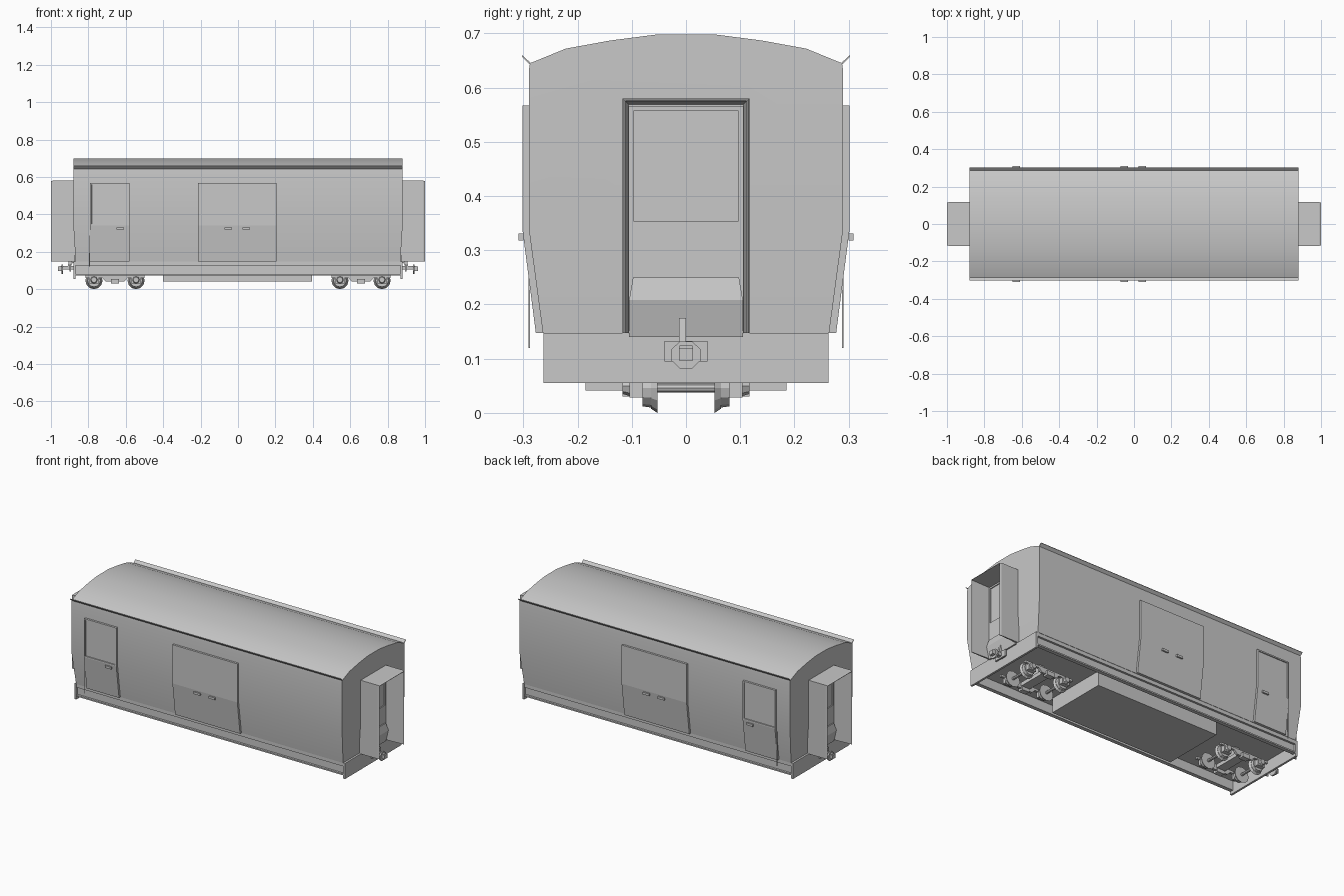
import bpy, bmesh, math
from mathutils import Matrix

if "Cube" in bpy.data.objects:
    bpy.data.objects.remove(bpy.data.objects["Cube"])

grey = bpy.data.materials.new("plain grey")
grey.diffuse_color = (0.58, 0.58, 0.58, 1)
grey.use_nodes = True
grey.node_tree.nodes["Principled BSDF"].inputs["Base Color"].default_value = grey.diffuse_color


def finish(name, bm, mx=False, my=False, smooth=False):
    bmesh.ops.recalc_face_normals(bm, faces=bm.faces)
    me = bpy.data.meshes.new(name)
    bm.to_mesh(me)
    bm.free()
    me.materials.append(grey)
    ob = bpy.data.objects.new(name, me)
    bpy.context.collection.objects.link(ob)
    if mx or my:
        m = ob.modifiers.new("Mirror", 'MIRROR')
        m.use_axis = (mx, my, False)
        m.use_mirror_merge = False
    if smooth:
        bpy.context.view_layer.objects.active = ob
        ob.select_set(True)
        bpy.ops.object.shade_smooth_by_angle(angle=math.radians(30))
        ob.select_set(False)
    return ob


def prism(pts, axis, a, b, bm=None):
    """Extrude a 2D outline along x (points y,z) or y (points x,z)."""
    bm = bm or bmesh.new()
    put = (lambda p, t: (t, p[0], p[1])) if axis == 'x' else (lambda p, t: (p[0], t, p[1]))
    r0, r1 = ([bm.verts.new(put(p, t)) for p in pts] for t in (a, b))
    n = len(pts)
    bm.faces.new(r0)
    bm.faces.new(r1)
    for i in range(n):
        bm.faces.new((r0[i], r0[(i + 1) % n], r1[(i + 1) % n], r1[i]))
    return bm


def box(x, y, z, bm=None):
    return prism([(y[0], z[0]), (y[1], z[0]), (y[1], z[1]), (y[0], z[1])], 'x', x[0], x[1], bm)


def drum(bm, x, z, y0, y1, r0, r1, n):
    mat = Matrix.Translation((x, (y0 + y1) / 2, z)) @ Matrix.Rotation(-math.pi / 2, 4, 'X')
    bmesh.ops.create_cone(bm, cap_ends=True, segments=n, radius1=r0, radius2=r1,
                          depth=y1 - y0, matrix=mat)


# Body shell: ends lean inward below the waist
half = [(0.264, 0.147), (0.29, 0.34), (0.29, 0.63), (0.288, 0.645), (0.222, 0.672), (0.145, 0.685), (0.055, 0.698)]
half[5] = (0.14, 0.687)
prof = half + [(-y, z) for y, z in reversed(half)]
bm = bmesh.new()
rings = [[bm.verts.new((s * (0.88 if z > 0.2 else 0.868), y, z)) for y, z in prof] for s in (-1, 1)]
n = len(prof)
for i in range(n):
    j = (i + 1) % n
    bm.faces.new((rings[0][i], rings[0][j], rings[1][j], rings[1][i]))
for r in rings:
    bm.faces.new(r[1:-1])
    bm.faces.new((r[0], r[1], r[-2], r[-1]))
finish("body_shell", bm, smooth=True)

# Rain gutters along the eaves
finish("roof_gutter", prism([(-0.286, 0.645), (-0.288, 0.643), (-0.303, 0.657), (-0.302, 0.66)], 'x', -0.88, 0.88), my=True)

# Underframe
finish("floor_slab", box((-0.868, 0.868), (-0.262, 0.262), (0.126, 0.147)))
finish("headstock", box((0.868, 0.88), (-0.263, 0.263), (0.055, 0.147)), mx=True)
bm = box((-0.868, 0.868), (-0.25, -0.24), (0.075, 0.128))
box((-0.868, 0.868), (-0.262, -0.24), (0.073, 0.081), bm)
finish("side_sill", bm, my=True)
finish("equipment_box", box((-0.4, 0.395), (-0.185, 0.185), (0.041, 0.13)))


# Door panels: raised plate, optional recessed window in the upper face
def door(name, x0, x1, window):
    pts = [(-0.28, 0.567), (-0.302, 0.567), (-0.302, 0.34), (-0.277, 0.147), (-0.26, 0.147), (-0.28, 0.34)]
    bm = prism(pts, 'x', x0, x1)
    if window:
        bmesh.ops.recalc_face_normals(bm, faces=bm.faces)
        f = [f for f in bm.faces if f.normal.y < -0.99 and f.calc_center_median().z > 0.4]
        bmesh.ops.inset_region(bm, faces=f, thickness=0.011)
        bmesh.ops.inset_region(bm, faces=f, thickness=0.001, depth=-0.005)
    finish(name, bm, my=True)


door("luggage_door", -0.215, 0.207, False)
door("passenger_door", -0.79, -0.58, True)
for i, x in enumerate((-0.63, -0.052, 0.045)):
    finish("door_handle_%d" % (i + 1), box((x - 0.02, x + 0.02), (-0.309, -0.30), (0.318, 0.331)), my=True)
finish("grab_rail", box((-0.796, -0.792), (-0.291, -0.288), (0.12, 0.32)), my=True)

# Gangway bellows: open-bottomed arch with a slightly flared inside
bm = bmesh.new()
stations = [(0.872, 0.117, 0.106), (0.99, 0.117, 0.112), (1.0, 0.114, 0.112)]
rows = []
for x, o, i in stations:
    zo, zi = 0.463 + o, 0.463 + i
    loop = [(-o, 0.147), (-o, zo), (o, zo), (o, 0.147), (i, 0.147), (i, zi), (-i, zi), (-i, 0.147)]
    rows.append([bm.verts.new((x, y, z)) for y, z in loop])
for a, b in zip(rows, rows[1:]):
    for k in range(8):
        bm.faces.new((a[k], a[(k + 1) % 8], b[(k + 1) % 8], b[k]))
for r in (rows[0], rows[-1]):
    for k in range(3):
        bm.faces.new((r[k], r[k + 1], r[6 - k], r[7 - k]))
finish("gangway_bellows", bm, mx=True)

# End door with recessed window, and the fall plate below it
bm = box((0.87, 0.888), (-0.106, 0.106), (0.345, 0.566))
bmesh.ops.recalc_face_normals(bm, faces=bm.faces)
f = [f for f in bm.faces if f.normal.x > 0.9]
bmesh.ops.inset_region(bm, faces=f, thickness=0.0125)
bmesh.ops.inset_region(bm, faces=f, thickness=0.0005, depth=-0.005)
box((0.865, 0.888), (-0.106, 0.106), (0.147, 0.345), bm)
finish("end_door", bm, mx=True)
bm = prism([(0.886, 0.25), (0.894, 0.25), (0.905, 0.208), (0.888, 0.14), (0.88, 0.14)], 'y', -0.105, 0.105)
for v in bm.verts:
    if v.co.z > 0.24:
        v.co.y *= 0.93
finish("fall_plate", bm, mx=True)

# Couplers
bm = box((0.875, 0.955), (-0.012, 0.012), (0.104, 0.124))
box((0.893, 0.902), (-0.04, 0.04), (0.095, 0.133), bm)
octa = [(0.027 * math.cos(a) / 0.924, 0.107 + 0.025 * math.sin(a) / 0.924)
        for a in [math.pi / 8 + k * math.pi / 4 for k in range(8)]]
prism(octa, 'x', 0.935, 0.944, bm)
box((0.944, 0.962), (-0.013, 0.013), (0.097, 0.12), bm)
prism([(0.88, 0.148), (0.895, 0.12), (0.91, 0.12), (0.9, 0.175), (0.88, 0.175)], 'y', -0.013, 0.0, bm)
finish("coupler", bm, mx=True)

# Bogies: one quarter, mirrored to the other three
bm, fr = bmesh.new(), bmesh.new()
for x in (0.545, 0.77):
    drum(bm, x, 0.046, -0.065, -0.053, 0.038, 0.046, 12)
    drum(bm, x, 0.046, -0.08, -0.065, 0.034, 0.036, 12)
    drum(bm, x, 0.046, -0.053, 0.0, 0.008, 0.008, 8)
    box((x - 0.024, x + 0.024), (-0.104, -0.08), (0.028, 0.07), fr)
    drum(fr, x, 0.05, -0.117, -0.104, 0.015, 0.019, 8)
finish("wheelset", bm, mx=True, my=True)
prism([(0.50, 0.06), (0.59, 0.06), (0.61, 0.04), (0.705, 0.04), (0.725, 0.06), (0.815, 0.06),
       (0.815, 0.073), (0.50, 0.073)], 'y', -0.103, -0.09, fr)
box((0.635, 0.68), (-0.117, -0.085), (0.03, 0.055), fr)
box((0.63, 0.685), (-0.1, 0.0), (0.05, 0.072), fr)
box((0.64, 0.675), (-0.04, 0.0), (0.07, 0.128), fr)
finish("bogie_frame", fr, mx=True, my=True)
